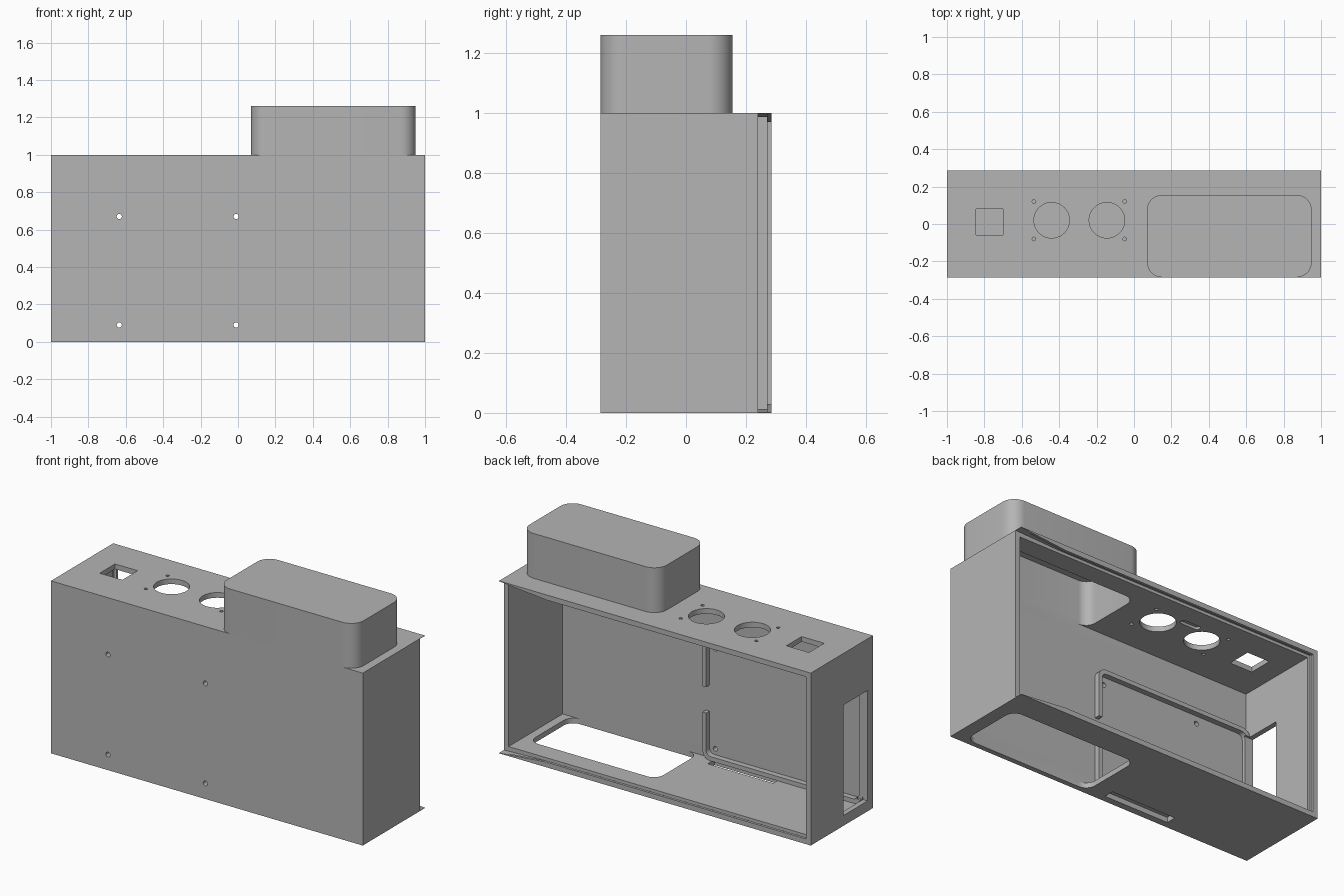
import bpy, bmesh, math
from mathutils import Vector

if "Cube" in bpy.data.objects:
    bpy.data.objects.remove(bpy.data.objects["Cube"])

grey = bpy.data.materials.new("plain grey")
grey.use_nodes = True
grey.diffuse_color = (0.46, 0.46, 0.46, 1)
grey.node_tree.nodes["Principled BSDF"].inputs["Base Color"].default_value = grey.diffuse_color

WALL = 0.03
X, Y, Z = 1.0, 0.285, 1.0


def loft(name, loops):
    """Solid through matching point loops, capped at both ends."""
    bm = bmesh.new()
    rings = [[bm.verts.new(p) for p in loop] for loop in loops]
    n = len(rings[0])
    for a, b in zip(rings, rings[1:]):
        for i in range(n):
            j = (i + 1) % n
            bm.faces.new((a[i], a[j], b[j], b[i]))
    bm.faces.new(rings[0][::-1])
    bm.faces.new(rings[-1])
    bmesh.ops.recalc_face_normals(bm, faces=bm.faces)
    mesh = bpy.data.meshes.new(name)
    bm.to_mesh(mesh)
    bm.free()
    mesh.materials.append(grey)
    ob = bpy.data.objects.new(name, mesh)
    bpy.context.collection.objects.link(ob)
    return ob


def rounded(u0, u1, v0, v1, r, steps=8):
    """Rounded rectangle outline."""
    pts = []
    corners = ((u1 - r, v1 - r), (u0 + r, v1 - r), (u0 + r, v0 + r), (u1 - r, v0 + r))
    for k, (cu, cv) in enumerate(corners):
        for s in range(steps + 1):
            a = math.pi / 2 * (k + s / steps)
            pts.append((cu + r * math.cos(a), cv + r * math.sin(a)))
    return pts


def circle(u, v, r, n):
    return [(u + r * math.cos(math.tau * i / n), v + r * math.sin(math.tau * i / n))
            for i in range(n)]


def rect(u0, u1, v0, v1):
    return [(u0, v0), (u1, v0), (u1, v1), (u0, v1)]


def along_z(name, outline, z0, z1):
    return loft(name, [[(u, v, z) for u, v in outline] for z in (z0, z1)])


def along_y(name, outline, y0, y1):
    return loft(name, [[(u, y, v) for u, v in outline] for y in (y0, y1)])


def box(name, x0, x1, y0, y1, z0, z1):
    return along_z(name, rect(x0, x1, y0, y1), z0, z1)


def cut(target, cutter):
    """Subtract a cutter and throw it away."""
    cutter.hide_render = True
    mod = target.modifiers.new("cut", "BOOLEAN")
    mod.operation = "DIFFERENCE"
    mod.solver = "EXACT"
    mod.object = cutter
    bpy.context.view_layer.objects.active = target
    bpy.ops.object.modifier_apply(modifier=mod.name)
    bpy.data.objects.remove(cutter)


def smooth(ob):
    bpy.ops.object.select_all(action="DESELECT")
    ob.select_set(True)
    bpy.context.view_layer.objects.active = ob
    bpy.ops.object.shade_smooth_by_angle(angle=math.radians(30))


# Main housing, hollow and open at the back
housing = box("housing", -X, X, -Y, Y, 0, Z)
cut(housing, box("cavity", -X + WALL, X - WALL, -Y + WALL, 0.25, WALL, Z - WALL))


# Sliding lid channel and its lips, flaring open at the left end
def channel(x_end, y0, y1, inset):
    sections = ((x_end, inset), (0.7, inset), (X, 0.002), (X + 0.02, 0.002))
    return loft("channel", [[(x, y, z) for y, z in rect(y0, y1, i, Z - i)]
                            for x, i in sections])


cut(housing, channel(-0.985, 0.24, 0.27, 0.013))
cut(housing, channel(-X + WALL, 0.26, 0.32, WALL))

# Large rounded opening through roof and floor
shaft = rounded(0.10, 0.92, -Y + WALL, 0.125, 0.06)
cut(housing, along_z("floor_opening", shaft, -0.1, 0.1))
cut(housing, along_z("roof_opening", shaft, 0.9, 1.1))

# Roof holes: square socket, two round openings and their screw holes
cut(housing, box("socket", -0.845, -0.70, -0.06, 0.08, 0.9, 1.1))
for x, screw_x in ((-0.44, -0.535), (-0.145, -0.05)):
    cut(housing, along_z("round_hole", circle(x, 0.02, 0.095, 40), 0.9, 1.1))
    for y in (-0.08, 0.12):
        cut(housing, along_z("roof_screw", circle(screw_x, y, 0.01, 12), 0.9, 1.1))
cut(housing, along_z("blind_slot", rounded(-0.35, -0.23, 0.09, 0.125, 0.01, 3), 0.9, 0.985))

# Front screw holes, floor slot and side window
for x in (-0.635, -0.01):
    for z in (0.09, 0.67):
        cut(housing, along_y("front_screw", circle(x, z, 0.014, 16), -0.4, -0.2))
cut(housing, box("floor_slot", -0.43, -0.01, -0.245, -0.185, -0.1, 0.1))
cut(housing, box("side_window", -1.1, -0.9, -0.235, -0.015, 0.06, 0.70))
smooth(housing)

# Raised rim around the board on the inside of the front wall
rim = along_y("board_rim", rounded(-0.97, 0.05, 0.03, 0.74, 0.05, 5), -0.256, -0.222)
cut(rim, along_y("rim_inside", rounded(-0.945, 0.027, 0.055, 0.715, 0.03, 5), -0.3, -0.2))
cut(rim, box("rim_gap", 0, 0.1, -0.3, -0.2, 0.30, 0.45))
cut(rim, box("rim_window", -1.1, -0.94, -0.235, -0.1, 0.06, 0.70))
smooth(rim)

# Hollow rounded tower over the roof opening
tower = along_z("tower", rounded(0.07, 0.95, -Y, 0.155, 0.08, 10), Z, 1.26)
cut(tower, along_z("tower_inside", shaft, 0.9, 1.23))
smooth(tower)
